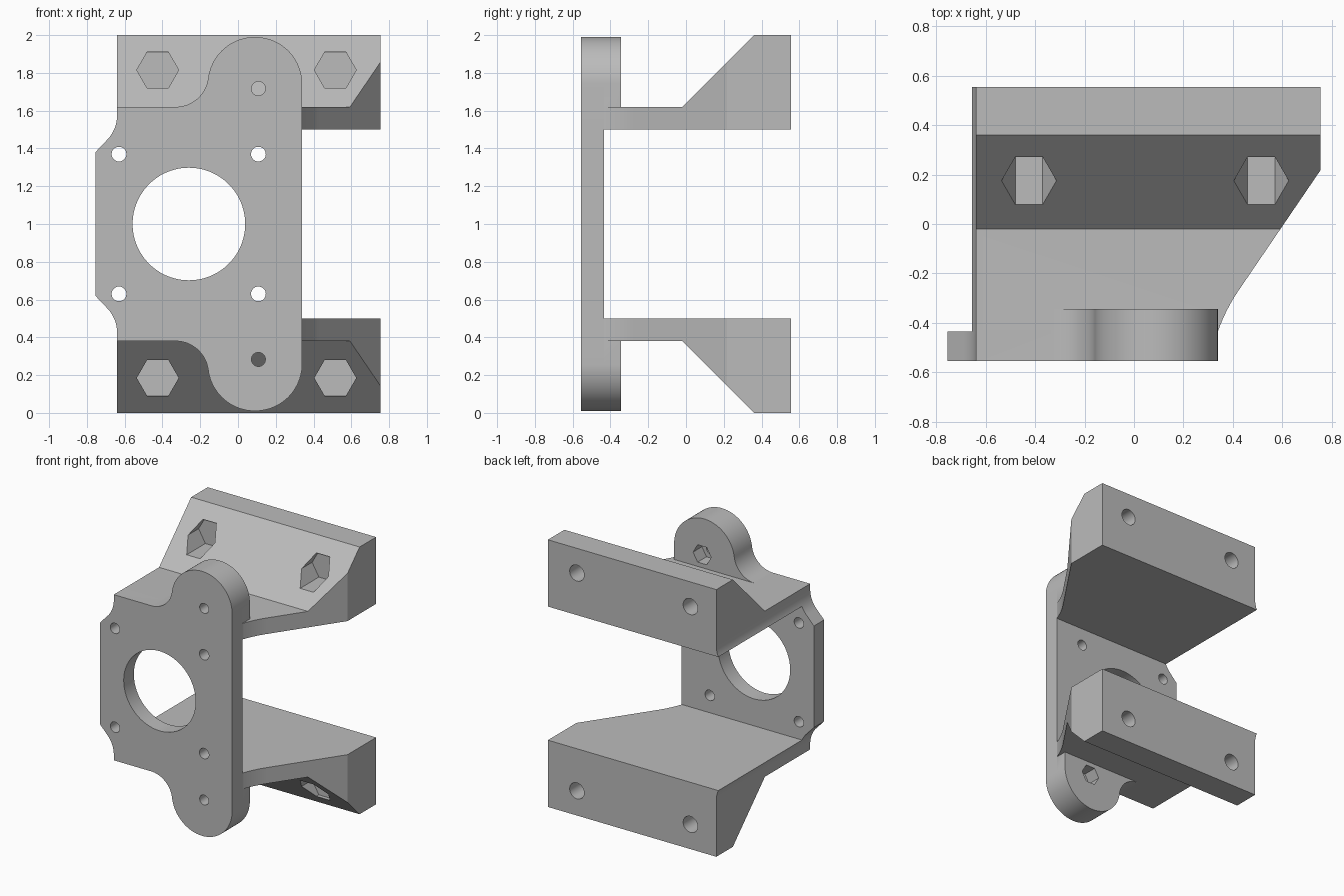
import bpy, bmesh
from math import radians, cos, sin

cube = bpy.data.objects.get("Cube")
if cube:
    bpy.data.objects.remove(cube, do_unlink=True)

grey = bpy.data.materials.new("mid_grey")
grey.use_nodes = True
grey.diffuse_color = (0.5, 0.5, 0.5, 1)
grey.node_tree.nodes["Principled BSDF"].inputs["Base Color"].default_value = (0.5, 0.5, 0.5, 1)

X, Y, Z = 0, 1, 2
FRONT, PLATE_BACK, EAR_BACK, BACK = -0.555, -0.435, -0.345, 0.555
RIGHT, LEFT = 0.34, -0.64


def arc(cx, cy, r, start, end, steps=16):
    """Points on a circular arc, angles in degrees."""
    angles = [radians(start + (end - start) * i / steps) for i in range(steps + 1)]
    return [(cx + r * cos(a), cy + r * sin(a)) for a in angles]


def circle(cx, cy, r, sides=48):
    return arc(cx, cy, r, 0, 360, sides)[:-1]


def prism(name, outline, axis, low, high):
    """Extrude a flat outline along one axis."""
    bm = bmesh.new()
    rings = []
    for depth in (low, high):
        ring = []
        for p in outline:
            co = list(p)
            co.insert(axis, depth)
            ring.append(bm.verts.new(co))
        bm.faces.new(ring)
        rings.append(ring)
    n = len(outline)
    for i in range(n):
        j = (i + 1) % n
        bm.faces.new((rings[0][i], rings[0][j], rings[1][j], rings[1][i]))
    bmesh.ops.recalc_face_normals(bm, faces=bm.faces)
    mesh = bpy.data.meshes.new(name)
    bm.to_mesh(mesh)
    bm.free()
    mesh.materials.append(grey)
    obj = bpy.data.objects.new(name, mesh)
    bpy.context.collection.objects.link(obj)
    return obj


def bake(obj):
    """Apply all modifiers."""
    graph = bpy.context.evaluated_depsgraph_get()
    mesh = bpy.data.meshes.new_from_object(obj.evaluated_get(graph))
    obj.modifiers.clear()
    obj.data = mesh


def combine(obj, operation, tool):
    mod = obj.modifiers.new("combine", 'BOOLEAN')
    mod.operation, mod.solver, mod.object = operation, 'EXACT', tool
    bake(obj)
    bpy.data.objects.remove(tool, do_unlink=True)


# Upper half only, with z measured from the mirror plane
shoulder = arc(-0.83, 0.577, 0.19, -45, 0)
ear_curve = arc(-0.33, 0.7935, 0.1735, -90, -7.3) + arc(0.09, 0.74, 0.25, 172.7, 0, 40)[1:]

# Front plate
bracket = prism("motor_bracket",
                [(-0.755, -0.1), (-0.755, 0.38)] + shoulder + [(LEFT, 0.62)]
                + ear_curve + [(RIGHT, -0.1)], Y, FRONT, PLATE_BACK)

# Thickened ear
ear = prism("ear", ear_curve + [(RIGHT, 0.55), (-0.33, 0.55)], Y, FRONT, EAR_BACK)

# Arm with sloped block, trimmed to its plan and to the plate shoulder
arm = prism("arm", [(-0.5, 0.5), (-0.5, 0.62), (-0.02, 0.62), (0.36, 1.0),
                    (BACK, 1.0), (BACK, 0.5)], X, -0.9, 0.9)
plan = prism("arm_plan", [(-0.8, -0.6), (RIGHT, -0.6)] + arc(1.028, -0.678, 0.73, 160.5, 145.5)
             + [(0.755, 0.218), (0.755, 0.6), (-0.8, 0.6)], Z, 0.2, 1.2)
side = prism("arm_side", [(-0.755, 0.38)] + shoulder + [(LEFT, 1.2), (0.9, 1.2), (0.9, 0.38)],
             Y, -0.7, 0.7)
combine(arm, 'INTERSECT', plan)
combine(arm, 'INTERSECT', side)
combine(bracket, 'UNION', ear)
combine(bracket, 'UNION', arm)

# Shaft opening and screw holes
cuts = [(circle(-0.26, 0, 0.298, 96), -0.7, -0.38),
        (circle(0.108, 0.717, 0.037), -0.7, -0.3),
        (circle(0.108, 0.717, 0.075, 6), -0.45, -0.3)]
cuts += [(circle(x, 0.37, 0.039), -0.7, -0.38) for x in (-0.63, 0.108)]
# Nut pockets in the slope and blind bores from the back
for x in (-0.425, 0.515):
    cuts.append((circle(x, 0.815, 0.111, 6), -0.1, 0.3))
    cuts.append((circle(x, 0.815, 0.06), 0.31, 0.7))
for outline, low, high in cuts:
    combine(bracket, 'DIFFERENCE', prism("cutter", outline, Y, low, high))

# Trim at the middle plane and mirror downwards
bm = bmesh.new()
bm.from_mesh(bracket.data)
bmesh.ops.bisect_plane(bm, geom=bm.verts[:] + bm.edges[:] + bm.faces[:],
                       plane_co=(0, 0, 0), plane_no=(0, 0, 1), clear_inner=True)
bm.to_mesh(bracket.data)
bm.free()
mirror = bracket.modifiers.new("mirror", 'MIRROR')
mirror.use_axis = (False, False, True)
bake(bracket)
bracket.location.z = 1

bpy.ops.object.select_all(action='DESELECT')
bracket.select_set(True)
bpy.context.view_layer.objects.active = bracket
bpy.ops.object.shade_smooth_by_angle(angle=radians(25))
